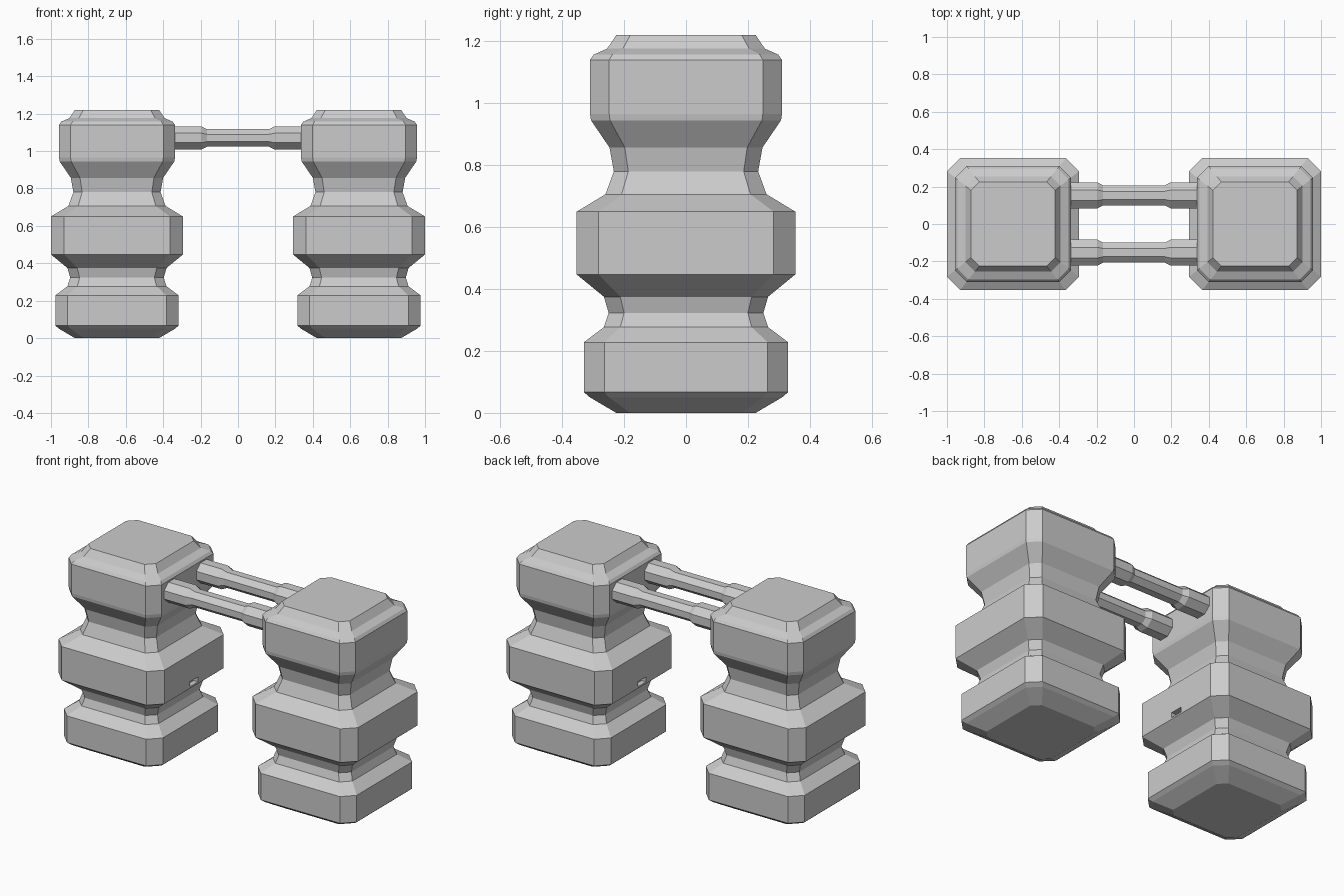
import bpy, bmesh
from math import cos, sin, pi

if "Cube" in bpy.data.objects:
    bpy.data.objects.remove(bpy.data.objects["Cube"])


def loft(name, rings):
    """Skin a list of equal-length rings of points into a closed solid."""
    bm = bmesh.new()
    loops = [[bm.verts.new(p) for p in ring] for ring in rings]
    n = len(loops[0])
    for a, b in zip(loops, loops[1:]):
        for i in range(n):
            j = (i + 1) % n
            bm.faces.new((a[i], a[j], b[j], b[i]))
    bm.faces.new(loops[0])
    bm.faces.new(loops[-1])
    bmesh.ops.recalc_face_normals(bm, faces=bm.faces)
    mesh = bpy.data.meshes.new(name)
    bm.to_mesh(mesh)
    bm.free()
    obj = bpy.data.objects.new(name, mesh)
    bpy.context.collection.objects.link(obj)
    return obj


def mirror(obj, x=True, y=False):
    mod = obj.modifiers.new("mirror", 'MIRROR')
    mod.use_axis = (x, y, False)
    mod.use_mirror_merge = False


def cut_square(cx, half, z):
    """Square ring with cut corners."""
    c = half * 0.8
    pts = [(half, -c), (half, c), (c, half), (-c, half),
           (-half, c), (-half, -c), (-c, -half), (c, -half)]
    return [(cx + x, y, z) for x, y in pts]


# Towers: stacked blocks with pinched necks (half width, height)
profile = [(0.225, 0), (0.31, 0.05), (0.33, 0.067), (0.33, 0.228),
           (0.265, 0.277), (0.25, 0.323), (0.265, 0.375),
           (0.353, 0.447), (0.353, 0.65), (0.26, 0.706),
           (0.233, 0.78), (0.247, 0.857), (0.307, 0.945), (0.31, 0.965),
           (0.31, 1.14), (0.298, 1.157), (0.255, 1.176), (0.225, 1.22)]
CX = -0.647
tower = loft("tower", [cut_square(CX, h, z) for h, z in profile])

# Small slot low on the inner face of the middle block
bpy.ops.mesh.primitive_cube_add(size=1, location=(CX + 0.353, 0, 0.472))
slot = bpy.context.object
slot.name = "slot_cutter"
slot.scale = (0.06, 0.08, 0.03)
slot.hide_render = True
slot.hide_viewport = True
cut = tower.modifiers.new("slot", 'BOOLEAN')
cut.operation = 'DIFFERENCE'
cut.solver = 'EXACT'
cut.object = slot
mirror(tower)

# Cross bars: eight-sided rods with thicker collars at the ends
stations = [(-0.36, 1), (-0.195, 1), (-0.165, 0.77),
            (0.165, 0.77), (0.195, 1), (0.36, 1)]


def bar_ring(x, s):
    angles = [pi / 8 + i * pi / 4 for i in range(8)]
    k = s / cos(pi / 8)
    return [(x, 0.153 + 0.069 * k * cos(a), 1.07 + 0.061 * k * sin(a)) for a in angles]


bars = loft("cross_bar", [bar_ring(x, s) for x, s in stations])
mirror(bars, x=False, y=True)
